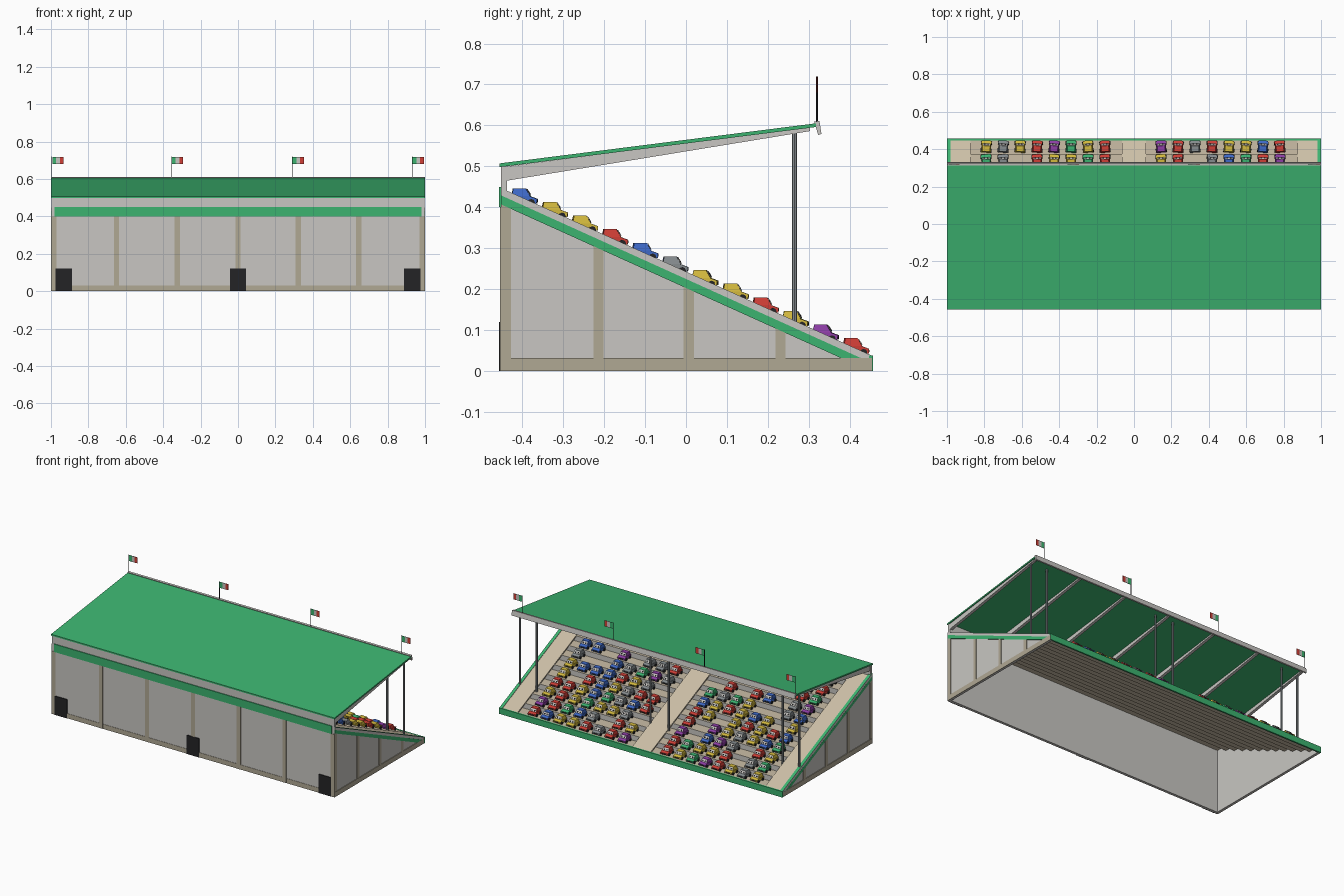
import bpy, bmesh, math, random
from mathutils import Matrix

if "Cube" in bpy.data.objects:
    bpy.data.objects.remove(bpy.data.objects["Cube"])

random.seed(4)


def mat(name, r, g, b):
    """Flat material from 0-255 display colour, stored as linear."""
    m = bpy.data.materials.new(name)
    lin = [(c / 255 / 12.92) if c < 11 else ((c / 255 + 0.055) / 1.055) ** 2.4 for c in (r, g, b)]
    m.diffuse_color = (*lin, 1)
    m.use_nodes = True
    m.node_tree.nodes["Principled BSDF"].inputs["Base Color"].default_value = m.diffuse_color
    return m


GREEN = mat("green", 60, 179, 112)
CONCRETE = mat("pale_concrete", 200, 198, 194)
BEIGE = mat("beige_trim", 176, 168, 148)
TAN = mat("tan_steps", 204, 191, 167)
BLACK = mat("black", 36, 36, 38)
STEEL = mat("steel_grey", 134, 140, 143)
RED = mat("red", 208, 62, 54)
BLUE = mat("blue", 62, 105, 200)
YELLOW = mat("yellow", 212, 186, 62)
PURPLE = mat("purple", 142, 62, 166)


def finish(name, bm, *mats):
    bmesh.ops.recalc_face_normals(bm, faces=bm.faces)
    return mesh_object(name, bm, *mats)


def mesh_object(name, bm, *mats):
    me = bpy.data.meshes.new(name)
    bm.to_mesh(me)
    bm.free()
    for m in mats:
        me.materials.append(m)
    ob = bpy.data.objects.new(name, me)
    bpy.context.collection.objects.link(ob)
    return ob


def add_prism(bm, pts, x0, x1, index=0):
    """Extrude a (y, z) outline from x0 to x1."""
    a = [bm.verts.new((x0, y, z)) for y, z in pts]
    b = [bm.verts.new((x1, y, z)) for y, z in pts]
    n = len(pts)
    faces = [bm.faces.new(a), bm.faces.new(b[::-1])]
    faces += [bm.faces.new((a[i], b[i], b[(i + 1) % n], a[(i + 1) % n])) for i in range(n)]
    for f in faces:
        f.material_index = index
    return faces


def prism(name, pts, x0, x1, material, top=None):
    bm = bmesh.new()
    add_prism(bm, pts, x0, x1)
    bmesh.ops.recalc_face_normals(bm, faces=bm.faces)
    if top:
        for f in bm.faces:
            f.material_index = int(f.normal.z > 0.5)
    return finish(name, bm, material, *([top] if top else []))


def rect(y0, y1, z0, z1):
    return [(y0, z0), (y1, z0), (y1, z1), (y0, z1)]


def box(name, x0, x1, y0, y1, z0, z1, material):
    return prism(name, rect(y0, y1, z0, z1), x0, x1, material)


F, B = -0.452, 0.455          # front and back of the stand


def slope(y):
    return 0.037 + 0.452 * (B - y)


def band(y0, y1, lo, hi):
    """Strip parallel to the seating slope."""
    return [(y0, slope(y0) + lo), (y1, slope(y1) + lo), (y1, slope(y1) + hi), (y0, slope(y0) + hi)]


# Front wall with trim, band and doors
box("front_wall", -0.996, 0.996, F, -0.437, 0, 0.5, CONCRETE)
box("front_base_trim", -1, 1, F - 0.002, F, 0, 0.03, BEIGE)
box("front_green_band", -0.98, 0.98, F - 0.005, F, 0.4, 0.45, GREEN)
for i, x in enumerate((-0.985, -0.65, -0.325, 0, 0.322, 0.645, 0.985)):
    box(f"front_pilaster_{i + 1}", x - 0.014, x + 0.014, F - 0.003, F, 0, 0.4, BEIGE)
for i, x in enumerate((-0.932, 0, 0.932)):
    box(f"door_{i + 1}", x - 0.044, x + 0.044, F - 0.005, F, 0, 0.12, BLACK)

# Side walls, mirrored
for s, side in ((-1, "left"), (1, "right")):
    prism(f"{side}_wall", [(F, 0), (B, 0), (B, slope(B) - 0.002), (F, slope(F) - 0.002)], s * 0.983, s * 0.996, CONCRETE)
    prism(f"{side}_coping", band(F, B, -0.018, 0), s * 0.98, s * 0.9995, CONCRETE, GREEN)
    prism(f"{side}_stripe", band(F, 0.43, -0.04, -0.018), s * 0.996, s * 0.9998, GREEN)
    box(f"{side}_base_trim", s * 0.996, s, F, B, 0, 0.031, BEIGE)
    for i, y in enumerate((-0.4395, -0.2135, 0.007, 0.231)):
        a, b = y - 0.0125, y + 0.0125
        prism(f"{side}_pilaster_{i + 1}", [(a, 0), (b, 0), (b, slope(b) - 0.04), (a, slope(a) - 0.04)],
              s * 0.996, s * 0.999, BEIGE)

# Low green wall along the seating side
box("back_kerb", -1, 1, 0.447, 0.457, 0, 0.038, GREEN)

# Stepped terrace: tan treads, concrete risers
ROWS, PITCH, RISE = 12, 0.0736, 0.0333
bm = bmesh.new()
prof = []
for i in range(ROWS):
    y = 0.448 - i * PITCH
    prof += [(y, 0.036 + i * RISE), (y - PITCH, 0.036 + i * RISE)]
pairs = [(bm.verts.new((-0.983, y, z)), bm.verts.new((0.983, y, z))) for y, z in prof]
for i in range(len(pairs) - 1):
    (a, b), (c, d) = pairs[i], pairs[i + 1]
    f = bm.faces.new((a, b, d, c))
    f.normal_update()
    if f.normal.z < -0.5 or f.normal.y < -0.5:
        f.normal_flip()
    f.material_index = i % 2
mesh_object("terrace_steps", bm, TAN, CONCRETE)

# Sloping aisles
for name, x0, x1 in (("left_aisle", -0.983, -0.875), ("centre_aisle", -0.065, 0.065), ("right_aisle", 0.875, 0.983)):
    prism(name, band(-0.435, 0.448, -0.012, -0.003), x0, x1, TAN)

# Roof, tapered beams, gutter
prism("roof", [(-0.456, 0.498), (-0.456, 0.507), (0.318, 0.605), (0.318, 0.596)], -1, 1, GREEN)
for i in range(7):
    x = -0.985 + i * 0.985 / 3
    prism(f"roof_beam_{i + 1}", [(-0.437, 0.465), (0.303, 0.586), (0.303, 0.595), (-0.437, 0.5)],
          x - 0.009, x + 0.009, CONCRETE)
prism("roof_gutter", [(0.323, 0.577), (0.331, 0.579), (0.326, 0.611), (0.313, 0.609)], -1, 1, CONCRETE)


def post(name, x, y, z0, z1, r, material, sides):
    bm = bmesh.new()
    bmesh.ops.create_cone(bm, cap_ends=True, segments=sides, radius1=r, radius2=r, depth=z1 - z0,
                          matrix=Matrix.Translation((x, y, (z0 + z1) / 2)))
    return finish(name, bm, material)


# Roof posts in pairs
for i, x in enumerate((-0.985, -0.868, -0.064, 0.064, 0.868, 0.985)):
    post(f"roof_post_{i + 1}", x, 0.265, 0.1, 0.592, 0.0065, STEEL, 8)

# Flags on the roof edge
for i, x in enumerate((-0.995, -0.355, 0.29, 0.932)):
    post(f"flag_pole_{i + 1}", x, 0.32, 0.6, 0.72, 0.002, BLACK, 6)
    bm = bmesh.new()
    for k in range(3):
        add_prism(bm, rect(0.319, 0.321, 0.68, 0.718), x + 0.002 + k * 0.02, x + 0.022 + k * 0.02, k)
    finish(f"flag_{i + 1}", bm, GREEN, CONCRETE, RED)


def make_car(paint):
    """Small car facing +y: body, tapered cabin, windscreen eyes, wheels."""
    bm = bmesh.new()
    body = [(-0.031, 0.007), (0.033, 0.007), (0.034, 0.018), (0.015, 0.025), (-0.03, 0.025)]
    add_prism(bm, body, -0.026, 0.026)
    cabin = [(-0.028, 0.025), (0.017, 0.025), (0.006, 0.044), (-0.024, 0.044)]
    for f in add_prism(bm, cabin, -0.024, 0.024):
        for v in f.verts:
            if v.co.z > 0.04:
                v.co.x = math.copysign(0.02, v.co.x)
    # windscreen plate and pupils
    add_prism(bm, [(0.0164, 0.027), (0.0178, 0.0275), (0.0095, 0.042), (0.008, 0.0415)], -0.019, 0.019, 1)
    for x in (-0.009, 0.009):
        add_prism(bm, [(0.0155, 0.030), (0.0172, 0.030), (0.0131, 0.037), (0.0115, 0.037)], x - 0.004, x + 0.004, 2)
    # mouth and wheels
    add_prism(bm, rect(0.033, 0.0348, 0.010, 0.015), -0.015, 0.015, 2)
    for x in (-0.0255, 0.0255):
        for y in (-0.019, 0.02):
            ring = [(y + 0.009 * math.cos(t * math.pi / 4), 0.009 + 0.009 * math.sin(t * math.pi / 4)) for t in range(8)]
            add_prism(bm, ring, x - 0.004, x + 0.004, 2)
    ob = finish("car_template", bm, paint, CONCRETE, BLACK)
    me = ob.data
    bpy.data.objects.remove(ob)
    return me


# Crowd of cars: first rows fixed, the others random with gaps
paints = {"r": RED, "b": BLUE, "y": YELLOW, "p": PURPLE, "g": GREEN, "s": STEEL}
cars = {k: make_car(m) for k, m in paints.items()}
seats = [s * x for s, x in [(-1, 0.79 - 0.0907 * i) for i in range(8)] + [(1, 0.145 + 0.0907 * i) for i in range(8)]]
fixed = ["ysyrpgyrprsryybr", "gs.ryygryr.sbgrp"]
ends = "rbyryysbryyb"
for r in range(ROWS):
    row = fixed[r] if r < 2 else "".join(random.choices("rbypgs.", (20, 13, 20, 8, 10, 20, 13), k=15)) + ends[r]
    for c, key in enumerate(row):
        if key in cars:
            ob = bpy.data.objects.new(f"car_row_{r + 1}_seat_{c + 1}", cars[key])
            ob.location = (seats[c], 0.412 - r * PITCH, 0.036 + r * RISE)
            ob.rotation_euler.z = random.uniform(-0.08, 0.08)
            bpy.context.collection.objects.link(ob)
